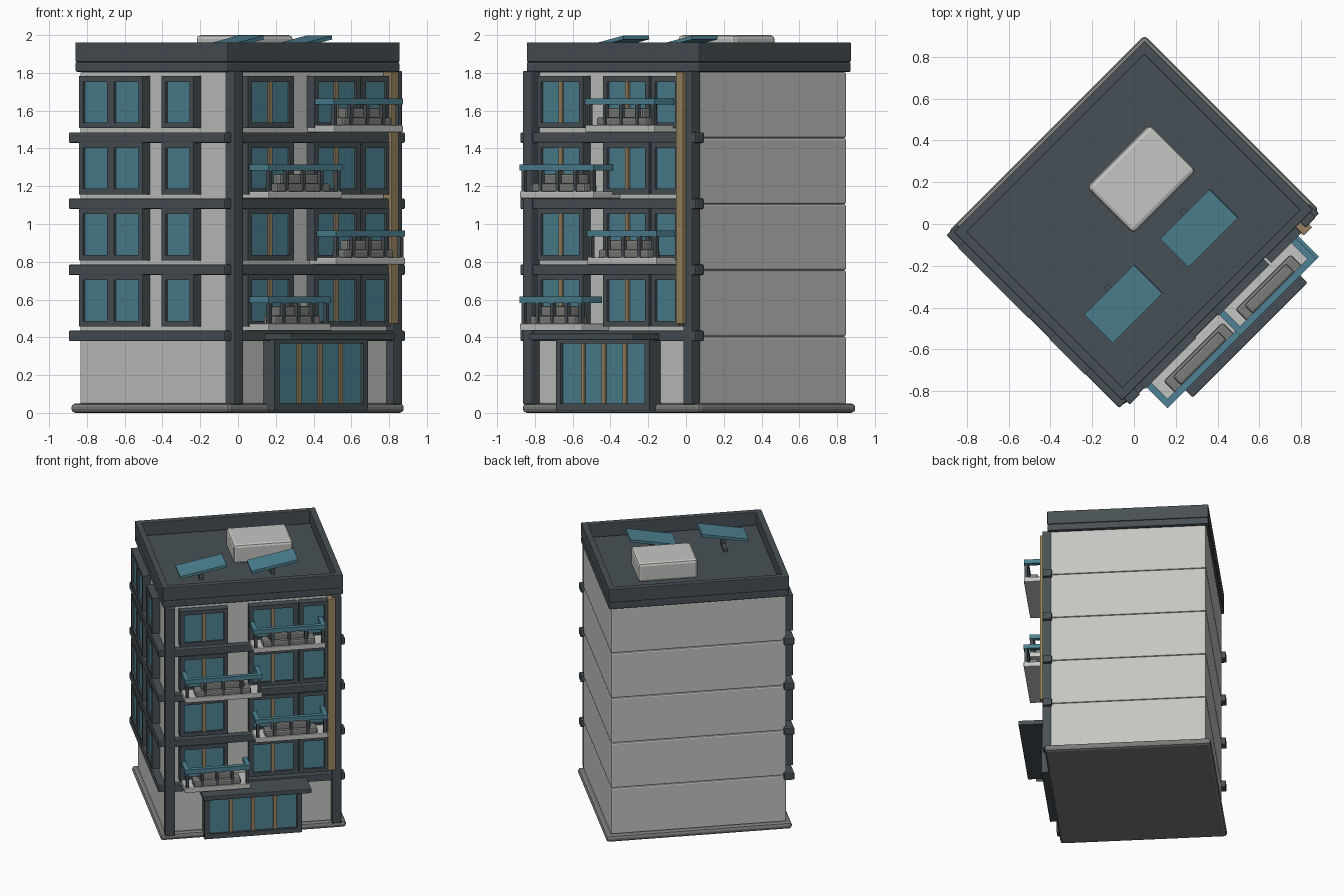
import bpy, bmesh, math
from mathutils import Matrix

if "Cube" in bpy.data.objects:
    bpy.data.objects.remove(bpy.data.objects["Cube"])

TURN = Matrix.Rotation(math.radians(45), 4, 'Z')   # the block stands diagonally


def mat(name, rgb):
    m = bpy.data.materials.new(name)
    m.diffuse_color = (*rgb, 1)
    m.use_nodes = True
    m.node_tree.nodes["Principled BSDF"].inputs["Base Color"].default_value = m.diffuse_color
    return m


WALL = mat("pale_plaster", (0.56, 0.56, 0.54))
DARK = mat("dark_slate", (0.064, 0.081, 0.092))
TEAL = mat("teal_glass", (0.075, 0.225, 0.29))
WOOD = mat("timber", (0.32, 0.235, 0.12))
GREY = mat("mid_grey", (0.2, 0.2, 0.195))


def add_box(bm, x, y, z, bevel=0.0, tilt=0.0):
    """Add a box spanning the (min, max) ranges, optionally bevelled and tilted."""
    part = bmesh.new()
    bmesh.ops.create_cube(part, size=1)
    size = [r[1] - r[0] for r in (x, y, z)]
    mid = [(r[1] + r[0]) / 2 for r in (x, y, z)]
    bmesh.ops.scale(part, vec=size, verts=part.verts)
    if bevel:
        bmesh.ops.bevel(part, geom=part.edges[:], offset=bevel, segments=2,
                        profile=0.5, affect='EDGES')
    part.transform(Matrix.Translation(mid) @ Matrix.Rotation(tilt, 4, 'Y'))
    tmp = bpy.data.meshes.new("tmp")
    part.to_mesh(tmp)
    part.free()
    bm.from_mesh(tmp)
    bpy.data.meshes.remove(tmp)


def make(name, material, boxes, bevel=0.0, tilt=0.0):
    """One object from a list of (x, y, z) range boxes."""
    bm = bmesh.new()
    for b in boxes:
        add_box(bm, *b, bevel=bevel, tilt=tilt)
    bm.transform(TURN)
    me = bpy.data.meshes.new(name)
    bm.to_mesh(me)
    bm.free()
    me.materials.append(material)
    ob = bpy.data.objects.new(name, me)
    bpy.context.collection.objects.link(ob)
    return ob


X0, X1, Y0, Y1 = -0.62, 0.637, -0.54, 0.566   # wall planes
STOREY, FIRST = 0.35, 0.405
floors = [FIRST + STOREY * i for i in range(4)]

# Plinth and stacked storeys
make("plinth", GREY, [((-0.655, 0.675), (-0.577, 0.603), (0, 0.05))], 0.02)
make("ground_storey", WALL, [((X0, X1), (Y0, Y1), (0.045, FIRST))], 0.01)
for i, z in enumerate(floors):
    make(f"storey_{i + 1}", WALL, [((X0, X1), (Y0, Y1), (z, z + STOREY))], 0.01)

# Roof slab and parapet ring
rx, ry, t = (-0.637, 0.654), (-0.558, 0.583), 0.045
make("roof_slab", DARK, [(rx, ry, (1.805, 1.858))], 0.008)
pz = (1.858, 1.962)
make("parapet", DARK, [
    (rx, (ry[0], ry[0] + t), pz), (rx, (ry[1] - t, ry[1]), pz),
    ((rx[0], rx[0] + t), ry, pz), ((rx[1] - t, rx[1]), ry, pz)], 0.005)

# Rooftop plant box and tilted panels on stands
make("roof_plant_box", WALL, [((-0.036, 0.39), (-0.03, 0.283), (1.855, 2.0))], 0.02)
for i, cx in enumerate((-0.305, 0.207)):
    make(f"solar_panel_{i + 1}", TEAL,
         [((cx - 0.17, cx + 0.17), (-0.33, -0.138), (1.945, 1.965))], 0, -math.radians(11))
    make(f"panel_stand_{i + 1}", DARK, [
        ((cx - 0.015, cx + 0.015), (-0.25, -0.215), (1.855, 1.95)),
        ((cx - 0.015, cx + 0.015), (-0.25, -0.115), (1.855, 1.875))])

# Belt courses on the two street sides
for i, z in enumerate(floors):
    make(f"side_belt_{i + 1}", DARK, [((-0.672, -0.60), (-0.572, 0.597), (z - 0.025, z + 0.03))], 0.006)
    make(f"front_belt_{i + 1}", DARK, [((-0.60, 0.662), (-0.59, -0.525), (z - 0.025, z + 0.03))], 0.006)

# Corner pilasters and timber strip
make("left_pilaster", DARK, [((-0.625, -0.555), (-0.597, -0.53), (0.045, 1.81))], 0.005)
make("right_pilaster", DARK, [((0.57, 0.637), (-0.593, -0.53), (0.045, 1.81))], 0.005)
make("timber_strip", WOOD, [((0.535, 0.592), (-0.614, -0.55), (0.47, 1.805))], 0.005)


def oriented(side, a, out, z):
    """Range box for a part lying on the front or the left side."""
    depth = (-out[1], -out[0])
    return (a, depth, z) if side == "front" else (depth, a, z)


def frame_boxes(side, a, out, z, b, posts=()):
    """Four border bars plus vertical posts given as (centre, width)."""
    bars = [oriented(side, a, out, (z[0], z[0] + b)), oriented(side, a, out, (z[1] - b, z[1]))]
    zi = (z[0] + b, z[1] - b)
    for s in [(a[0], a[0] + b), (a[1] - b, a[1])] + [(c - w / 2, c + w / 2) for c, w in posts]:
        bars.append(oriented(side, s, out, zi))
    return bars


def window(name, side, a, z, plane, proud, split=None):
    b, mid = 0.03, (a[0] + a[1]) / 2
    posts = [(mid, 0.052)] if split == "frame" else []
    make(name + "_frame", DARK, frame_boxes(side, a, (plane - 0.01, proud), z, b, posts))
    make(name + "_glass", TEAL, [oriented(side, (a[0] + b, a[1] - b), (plane - 0.01, proud - 0.015),
                                          (z[0] + b, z[1] - b))])
    if split == "timber":
        make(name + "_mullion", WOOD, [oriented(side, (mid - 0.013, mid + 0.013), (plane, proud - 0.003),
                                                (z[0] + b, z[1] - b))])


# Windows on every upper storey
for i, z in enumerate(floors):
    wz = (z + 0.052, z + 0.328)
    n = i + 1
    window(f"side_double_window_{n}", "left", (0.04, 0.515), wz, 0.62, 0.676, "frame")
    window(f"side_single_window_{n}", "left", (-0.343, -0.102), wz, 0.62, 0.676)
    window(f"front_left_window_{n}", "front", (-0.52, -0.175), wz, 0.54, 0.596, "timber")
    window(f"front_middle_window_{n}", "front", (-0.025, 0.32), wz, 0.54, 0.596, "timber")
    window(f"front_right_window_{n}", "front", (0.333, 0.545), wz, 0.54, 0.596)

# Entrance with canopy
make("entrance_frame", DARK, frame_boxes("front", (-0.35, 0.35), (0.53, 0.625), (0.012, 0.405), 0.037))
make("entrance_glass", TEAL, [((-0.32, 0.32), (-0.607, -0.53), (0.045, 0.372))])
make("entrance_mullions", WOOD, [((c - 0.013, c + 0.013), (-0.618, -0.6), (0.048, 0.37))
                                 for c in (-0.157, 0, 0.157)])
make("entrance_canopy", DARK, [((-0.388, 0.388), (-0.785, -0.53), (0.385, 0.42))], 0.005)

# Balconies alternating left and right
spans = [(-0.51, -0.04), (-0.005, 0.515), (-0.51, 0.045), (-0.02, 0.50)]
for i, (z, (a, b)) in enumerate(zip(floors, spans)):
    n, out = i + 1, -0.737
    make(f"balcony_slab_{n}", WALL, [((a, b), (out, -0.53), (z + 0.03, z + 0.068))], 0.005)
    rz, w = (z + 0.178, z + 0.21), 0.032
    make(f"balcony_rail_{n}", TEAL, [
        ((a, b), (out, out + w), rz),
        ((a, a + w), (out + w, -0.59), rz), ((b - w, b), (out + w, -0.59), rz)])
    step = (b - a - 0.04) / 4
    make(f"balcony_posts_{n}", DARK, [
        ((a + 0.02 + k * step - 0.011, a + 0.02 + k * step + 0.011), (out + 0.005, out + 0.027),
         (z + 0.06, z + 0.18)) for k in range(5)])
    # Two-tier planter behind the rail
    c, h = (a + b) / 2, 0.36 * (b - a)
    make(f"planter_{n}", GREY, [
        ((c - h, c + h), (out + 0.01, out + 0.105), (z + 0.06, z + 0.11)),
        ((c - h + 0.045, c + h - 0.045), (out + 0.03, out + 0.09), (z + 0.10, z + 0.16))], 0.012)
